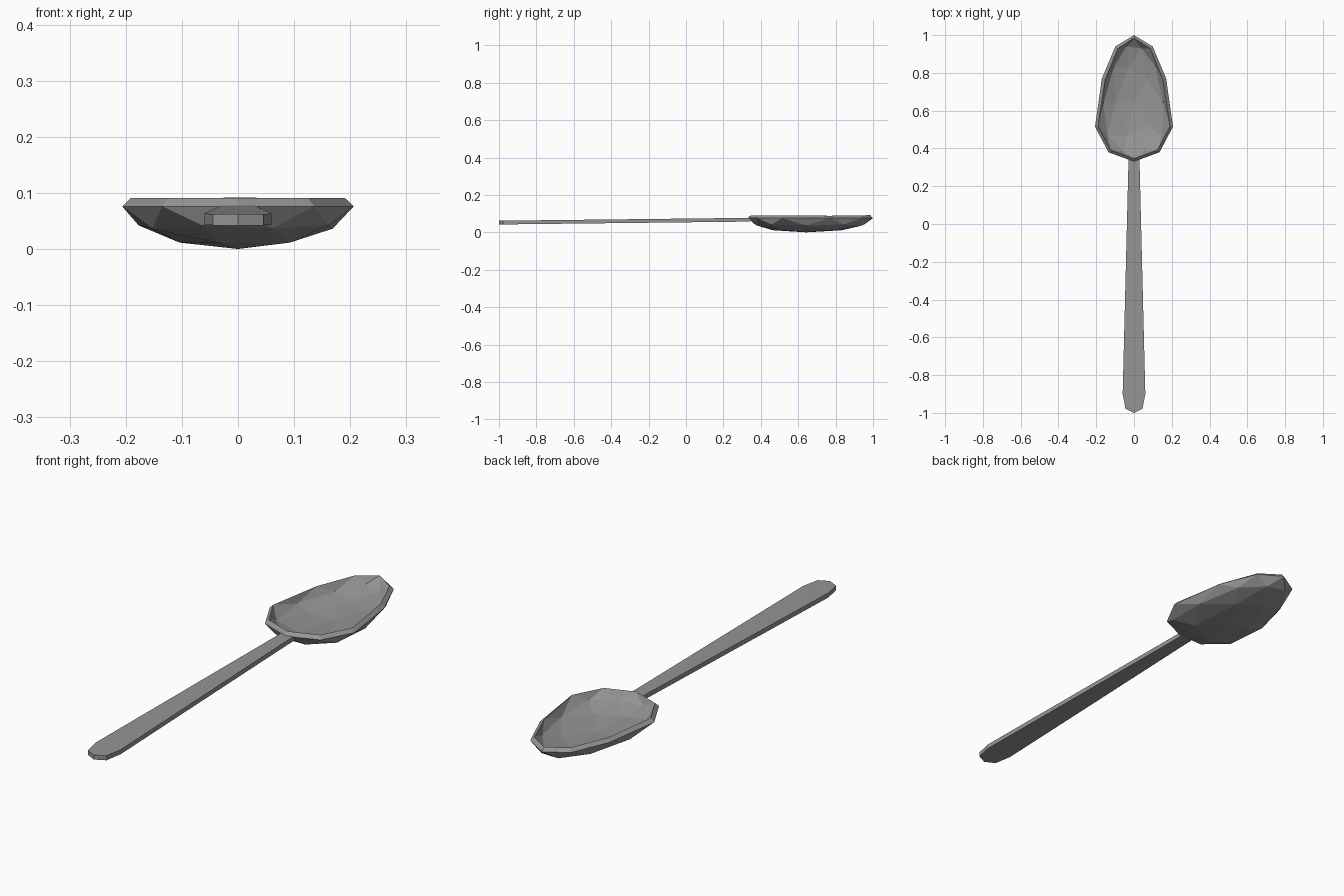
import bpy
import bmesh

cube = bpy.data.objects.get("Cube")
if cube:
    bpy.data.objects.remove(cube, do_unlink=True)

steel = bpy.data.materials.new("steel_grey")
steel.use_nodes = True
GREY = (0.3, 0.3, 0.3, 1)
steel.diffuse_color = GREY
steel.node_tree.nodes["Principled BSDF"].inputs["Base Color"].default_value = GREY


def add_object(name, bm):
    bmesh.ops.recalc_face_normals(bm, faces=bm.faces)
    mesh = bpy.data.meshes.new(name)
    bm.to_mesh(mesh)
    bm.free()
    mesh.materials.append(steel)
    obj = bpy.data.objects.new(name, mesh)
    bpy.context.collection.objects.link(obj)
    return obj


# Bowl stations: sphere y, final y, half-width scale
STATIONS = [(-1, 0.33, 0.23), (-0.809, 0.38, 0.23), (-0.309, 0.515, 0.217),
            (0.309, 0.77, 0.179), (0.809, 0.94, 0.168), (1, 1.0, 0.168)]
RIM_Z = 0.076


def station(v):
    v = max(-1, min(1, v))
    for (a, ya, wa), (b, yb, wb) in zip(STATIONS, STATIONS[1:]):
        if v <= b:
            t = (v - a) / (b - a)
            return ya + t * (yb - ya), wa + t * (wb - wa)
    return STATIONS[-1][1:]


# Bowl: lower half of a faceted sphere, shaped to an egg outline, given a wall
bm = bmesh.new()
bmesh.ops.create_icosphere(bm, subdivisions=2, radius=1)
upper = [v for v in bm.verts if v.co.z > 0.01]
bmesh.ops.delete(bm, geom=upper, context='VERTS')
for v in bm.verts:
    y, width = station(v.co.y)
    v.co = (v.co.x * width, y, RIM_Z * (1 + v.co.z))
bowl = add_object("bowl", bm)
# An open shell needs its normals facing outward (down) for the wall to go inward
if sum(p.normal.z for p in bowl.data.polygons) > 0:
    bowl.data.flip_normals()
wall = bowl.modifiers.new("wall", 'SOLIDIFY')
wall.thickness = 0.022
wall.offset = -1

# Handle: tapered outline with a blunt pointed end, rising gently to the bowl
half = [(0.045, -0.978), (0.06, -0.9), (0.03, 0.3), (0.03, 0.345)]
outline = [(0, -1)] + half + [(-x, y) for x, y in reversed(half)]


def top_z(y):
    return 0.062 + 0.0115 * (y + 1)


bm = bmesh.new()
top = [bm.verts.new((x, y, top_z(y))) for x, y in outline]
bottom = [bm.verts.new((x, y, top_z(y) - 0.02)) for x, y in outline]
bm.faces.new(top)
bm.faces.new(bottom[::-1])
for i in range(len(outline)):
    j = (i + 1) % len(outline)
    bm.faces.new((top[i], bottom[i], bottom[j], top[j]))
add_object("handle", bm)
